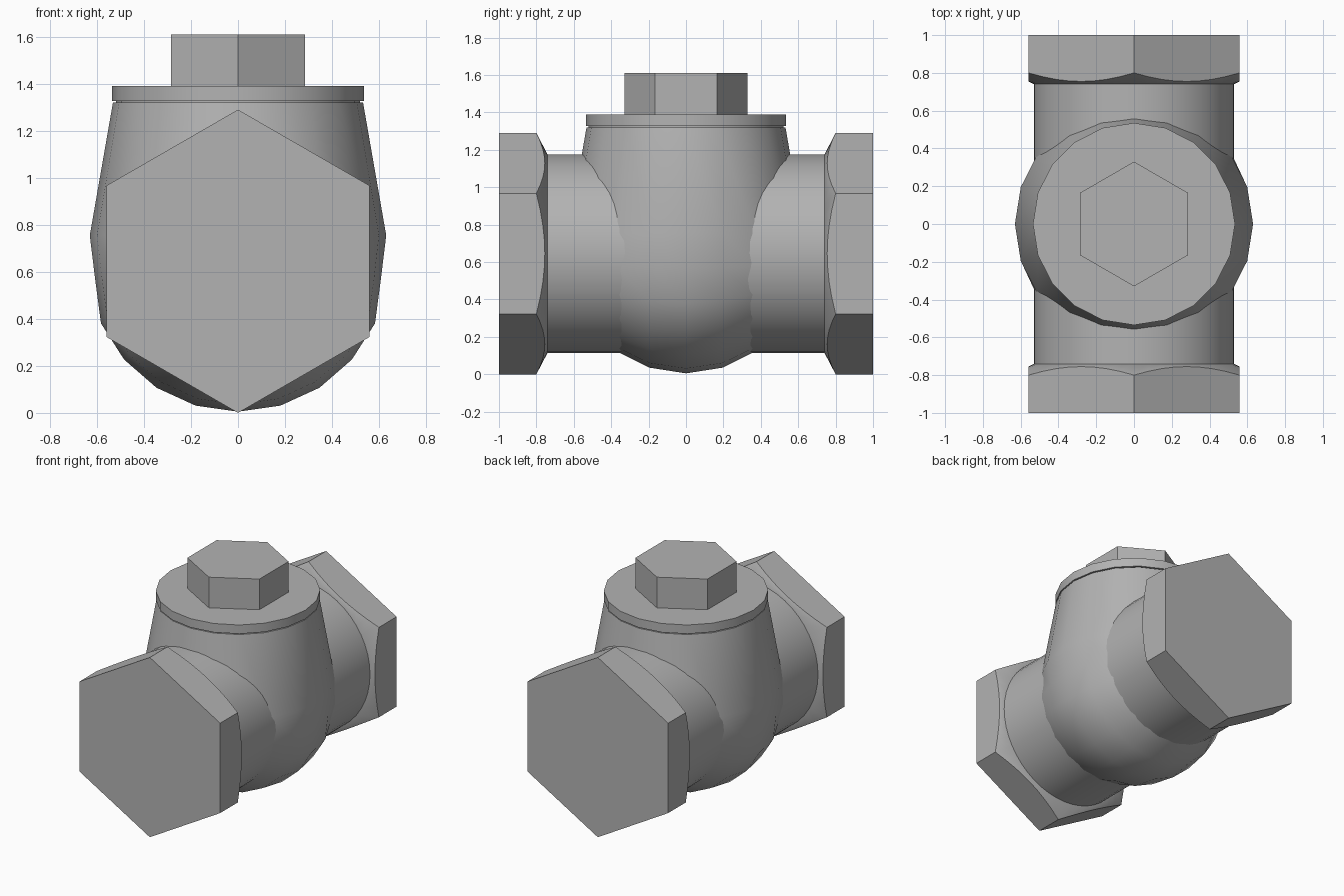
import bpy, bmesh
from math import sin, cos, pi, radians, sqrt, asin

if "Cube" in bpy.data.objects:
    bpy.data.objects.remove(bpy.data.objects["Cube"])

AXIS_Z = 0.645          # height of the pipe axis
HEX_R = 0.645           # end hexagon corner radius
PIPE_R = 0.53
BALL_R = 0.64           # belly radius
NECK_Z = 0.755          # where belly becomes neck
NECK_R = sqrt(BALL_R ** 2 - (NECK_Z - AXIS_Z) ** 2)

metal = bpy.data.materials.new("dark_grey_metal")
metal.diffuse_color = (0.45, 0.45, 0.45, 1)
metal.use_nodes = True
metal.node_tree.nodes["Principled BSDF"].inputs["Base Color"].default_value = metal.diffuse_color


def skin(bm, rings, closed=True):
    """Bridge equal-length rings (or open strips) with quads."""
    loops = [[bm.verts.new(p) for p in ring] for ring in rings]
    n = len(loops[0])
    for a, b in zip(loops, loops[1:]):
        for i in range(n if closed else n - 1):
            j = (i + 1) % n
            bm.faces.new((a[i], a[j], b[j], b[i]))
    return loops


def loft(name, rings, strips=None, smooth=True):
    """Skin rings and cap them; open strips, if given, replace the first cap."""
    bm = bmesh.new()
    loops = skin(bm, rings)
    bm.faces.new(loops[-1])
    if strips:
        skin(bm, strips, closed=False)
    else:
        bm.faces.new(loops[0])
    bmesh.ops.remove_doubles(bm, verts=bm.verts, dist=1e-4)
    bmesh.ops.recalc_face_normals(bm, faces=bm.faces)
    mesh = bpy.data.meshes.new(name)
    bm.to_mesh(mesh)
    bm.free()
    mesh.materials.append(metal)
    obj = bpy.data.objects.new(name, mesh)
    bpy.context.collection.objects.link(obj)
    if smooth:
        bpy.ops.object.select_all(action='DESELECT')
        obj.select_set(True)
        bpy.context.view_layer.objects.active = obj
        bpy.ops.object.shade_smooth_by_angle(angle=radians(30))
    return obj


def upright(profile, n):
    """Rings around z from (radius, z) pairs, with a corner on +y."""
    return [[(r * sin(2 * pi * i / n), r * cos(2 * pi * i / n), z)
             for i in range(n)] for r, z in profile]


def around_pipe(radius, y, n):
    """Ring around the pipe axis; radius(angle) and y(radius) are functions."""
    ring = []
    for i in range(n):
        a = 2 * pi * i / n
        r = radius(a)
        ring.append((r * sin(a), y(r), AXIS_Z + r * cos(a)))
    return ring


def belly_strip(k):
    """U-shaped slice of the belly, lined up with corner k of the neck."""
    y = NECK_R * sin(k * pi / 10)
    r = sqrt(BALL_R ** 2 - y * y)
    top = asin((NECK_Z - AXIS_Z) / r)
    flat = 1.0 if abs(k) == 2 else 0.957     # side facet stays flat mid-belly
    half = [(top, r), (radians(-7.5), r * flat)]
    half += [(radians(a), r) for a in (-24.4, -40.8, -57.2, -73.6)]
    side = [(q * cos(a), y, AXIS_Z + q * sin(a)) for a, q in half]
    return side + [(0, y, AXIS_Z - r)] + [(-x, y, z) for x, y, z in reversed(side)]


# Valve body: tapering round neck on a ball-shaped belly
loft("valve_body", upright([(NECK_R, NECK_Z), (0.532, 1.32)], 20),
     strips=[belly_strip(k) for k in range(-2, 3)])

# Bonnet disc with a thin groove below it, and hexagonal top nut
loft("bonnet_cap", upright([(0.52, 1.31), (0.52, 1.327), (0.535, 1.327), (0.535, 1.39)], 20))
loft("top_nut", upright([(0.33, 1.38), (0.33, 1.61)], 6), smooth=False)

# Through pipe
loft("pipe", [around_pipe(lambda a: PIPE_R, lambda r, y=y: y, 48) for y in (-0.745, 0.745)])


# Hexagonal ends with a conical chamfer on the inner side, mirrored front to back
def hex_radius(a):
    return HEX_R * cos(pi / 6) / cos((a % (pi / 3)) - pi / 6)


def chamfer_y(r):
    return -(0.74 + 0.06 * (r - PIPE_R) / (HEX_R - PIPE_R))


end = loft("hex_end", [around_pipe(hex_radius, lambda r: -1.0, 48),
                       around_pipe(hex_radius, chamfer_y, 48),
                       around_pipe(lambda a: PIPE_R, chamfer_y, 48)])
mirror = end.modifiers.new("both_ends", 'MIRROR')
mirror.use_axis = (False, True, False)
